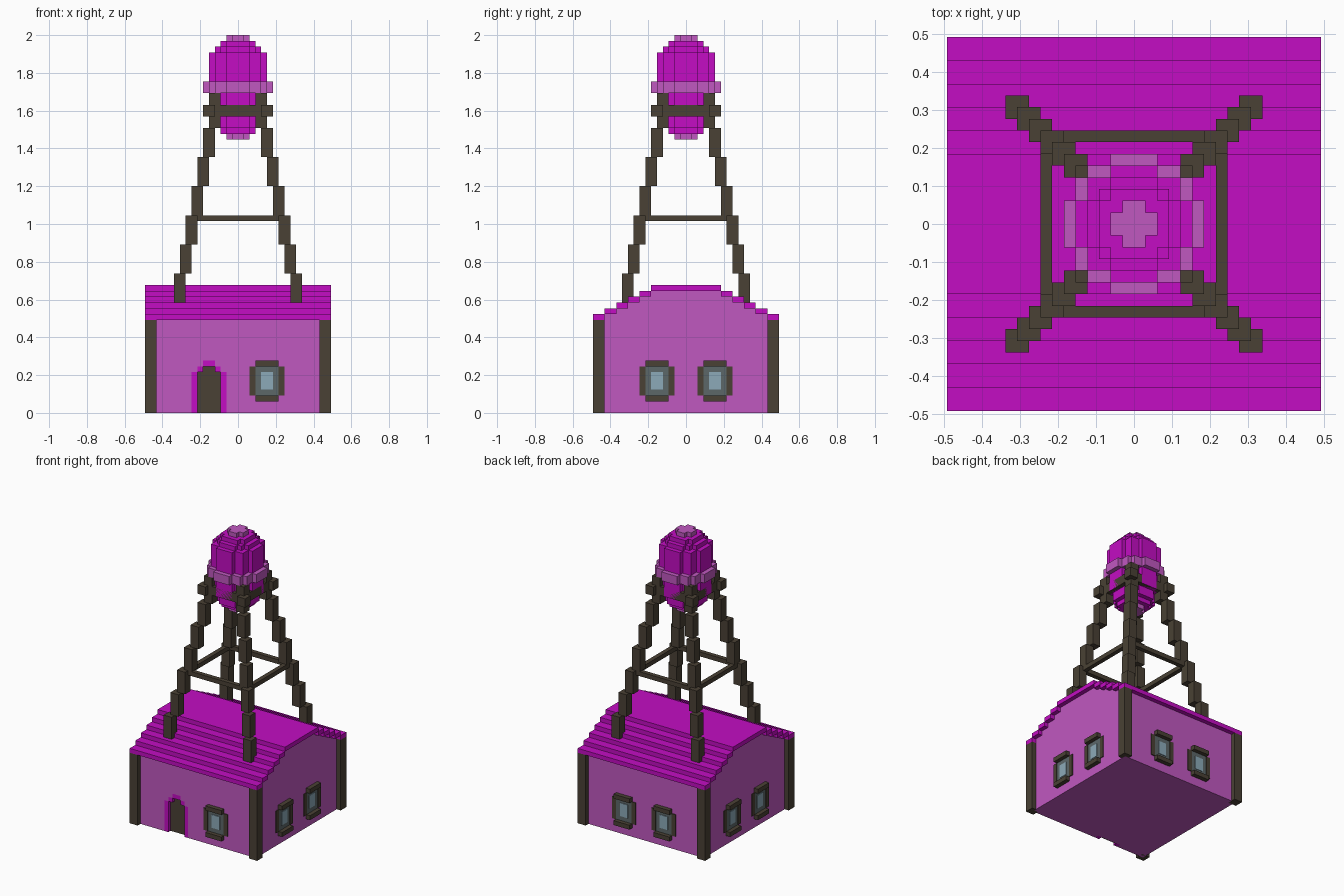
import bpy, bmesh, math
from mathutils import Matrix

cube = bpy.data.objects.get("Cube")
if cube:
    bpy.data.objects.remove(cube)

U = 2 / 65  # one block; all sizes below are in blocks


def material(name, rgb):
    m = bpy.data.materials.new(name)
    m.use_nodes = True
    m.diffuse_color = (*rgb, 1)
    m.node_tree.nodes["Principled BSDF"].inputs["Base Color"].default_value = (*rgb, 1)
    return m


MAGENTA = material("magenta", (0.546, 0.004, 0.546))
PINK = material("dusty pink", (0.527, 0.098, 0.527))
TIMBER = material("dark timber", (0.068, 0.053, 0.035))
GREY = material("grey glazing bar", (0.107, 0.136, 0.141))
GLASS = material("pale blue glass", (0.262, 0.402, 0.485))


def finish(name, bm, mat, turn=0):
    """Turn by quarter turns about z, scale to size and link the mesh."""
    bmesh.ops.recalc_face_normals(bm, faces=bm.faces)
    bm.transform(Matrix.Scale(U, 4) @ Matrix.Rotation(turn * math.pi / 2, 4, 'Z'))
    me = bpy.data.meshes.new(name)
    bm.to_mesh(me)
    bm.free()
    me.materials.append(mat)
    ob = bpy.data.objects.new(name, me)
    bpy.context.scene.collection.objects.link(ob)
    return ob


def boxes(name, mat, parts, turn=0):
    """One object from boxes given as (x0, x1, y0, y1, z0, z1)."""
    bm = bmesh.new()
    for x0, x1, y0, y1, z0, z1 in parts:
        m = Matrix.Translation(((x0 + x1) / 2, (y0 + y1) / 2, (z0 + z1) / 2))
        m = m @ Matrix.Diagonal((x1 - x0, y1 - y0, z1 - z0, 1))
        bmesh.ops.create_cube(bm, size=1, matrix=m)
    return finish(name, bm, mat, turn)


def prism(name, mat, pts, axis, lo, hi):
    """Extrude a 2D outline along an axis."""
    place = {'x': lambda a, b, t: (t, a, b),
             'y': lambda a, b, t: (a, t, b),
             'z': lambda a, b, t: (a, b, t)}[axis]
    bm = bmesh.new()
    face = bm.faces.new([bm.verts.new(place(a, b, lo)) for a, b in pts])
    new = bmesh.ops.extrude_face_region(bm, geom=[face])["geom"]
    shift = place(0, 0, hi - lo)
    bmesh.ops.translate(bm, vec=shift, verts=[v for v in new if isinstance(v, bmesh.types.BMVert)])
    return finish(name, bm, mat)


# House body with stepped gables; the front skin is separate
gable = [(15, 0), (15, 16), (14, 16)]
for i in range(5):
    gable += [(14 - 2 * i, 17 + i), (12 - 2 * i, 17 + i)]
gable = gable[:-1]
left = [(-y, z) for y, z in reversed(gable)]
left[-1] = (-14, 0)  # room for the front skin
left[-2] = (-14, 16)
prism("house_walls", PINK, gable + left[:-3] + left[-1:], 'x', -15, 15)


def arch(w, h):
    """Stepped arch outline around the door centre, left foot to right foot."""
    half = [(w, 0), (w, h)]
    for k in range(w - 1, 0, -1):
        half += [(k, h + w - 1 - k), (k, h + w - k)]
    return [(-5 - a, b) for a, b in half] + [(-5 + a, b) for a, b in reversed(half)]


outer, inner = arch(3, 7), arch(2, 7)
prism("front_wall", PINK, [(-15, 0)] + outer + [(15, 0), (15, 16), (-15, 16)], 'y', -15, -14)
prism("door_frame", MAGENTA, outer + inner[::-1], 'y', -15, -14)
prism("door", TIMBER, inner, 'y', -14.2, -14)

# Corner posts
boxes("corner_posts", TIMBER,
      [(x, x + 2, y, y + 2, 0, 16) for x in (-16, 14) for y in (-16, 14)])

# Stepped roof courses and ridge
courses = [(-16, 16, -6, 6, 21, 22)]
for i in range(5):
    a = 16 - 2 * i
    courses += [(-16, 16, a - 2, a, 16 + i, 17 + i), (-16, 16, -a, 2 - a, 16 + i, 17 + i)]
boxes("roof", MAGENTA, courses)


# Windows: two on each wall, one beside the door
def window(c, turn):
    boxes("window_frame", TIMBER, [
        (c - 3, c - 2, -15.2, -15, 3, 8), (c + 2, c + 3, -15.2, -15, 3, 8),
        (c - 2, c + 2, -16, -15, 8, 9), (c - 2, c + 2, -16, -15, 2, 3)], turn)
    boxes("window_surround", GREY, [(c - 2, c + 2, -15.1, -15, 3, 8)], turn)
    boxes("window_glass", GLASS, [(c - 1, c + 1, -15.2, -15, 4, 7)], turn)


for turn in range(4):
    for c in (-5, 5):
        if turn or c > 0:
            window(c, turn)

# Tower legs, leaning inwards in steps
for turn in range(4):
    leg = []
    for i in range(7):
        a = 9 - i
        leg.append((a, a + 2, a, a + 2, 19 + 5 * i, 24 + 5 * i + (i == 6)))
    leg.append((4, 6, 4, 6, 51, 53))
    boxes("tower_leg", TIMBER, leg, turn)
    # Mid brace and top beam between neighbouring legs
    boxes("tower_brace", TIMBER, [(-7, 8, -8, -7, 33, 34)], turn)
    boxes("top_beam", TIMBER, [(-3, 3, -5, -3.5, 51, 53)], turn)


# Water tank, built from blocky discs
def disc(r):
    right = []
    for j in range(-r, r):
        w = max(k for k in range(1, r + 1) if k == 1 or (k - .5) ** 2 + (j + .5) ** 2 < r * r)
        if right and right[-1][0] == w:
            right[-1] = (w, j + 1)
        else:
            right += [(w, j), (w, j + 1)]
    return right + [(-x, y) for x, y in reversed(right)]


for name, r, z0, z1, mat in [
        ("tank_bottom_cap", 2, 47, 48, PINK), ("tank_lower_step", 3, 48, 49, MAGENTA),
        ("tank_lower_shoulder", 4, 49, 51, MAGENTA), ("tank_lower_body", 5, 51, 55, MAGENTA),
        ("tank_belt", 6, 55, 57, PINK), ("tank_body", 5, 57, 62, MAGENTA),
        ("tank_upper_shoulder", 4, 62, 63, MAGENTA), ("tank_upper_step", 3, 63, 64, MAGENTA),
        ("tank_top_cap", 2, 64, 65, PINK)]:
    prism(name, mat, disc(r), 'z', z0, z1)
